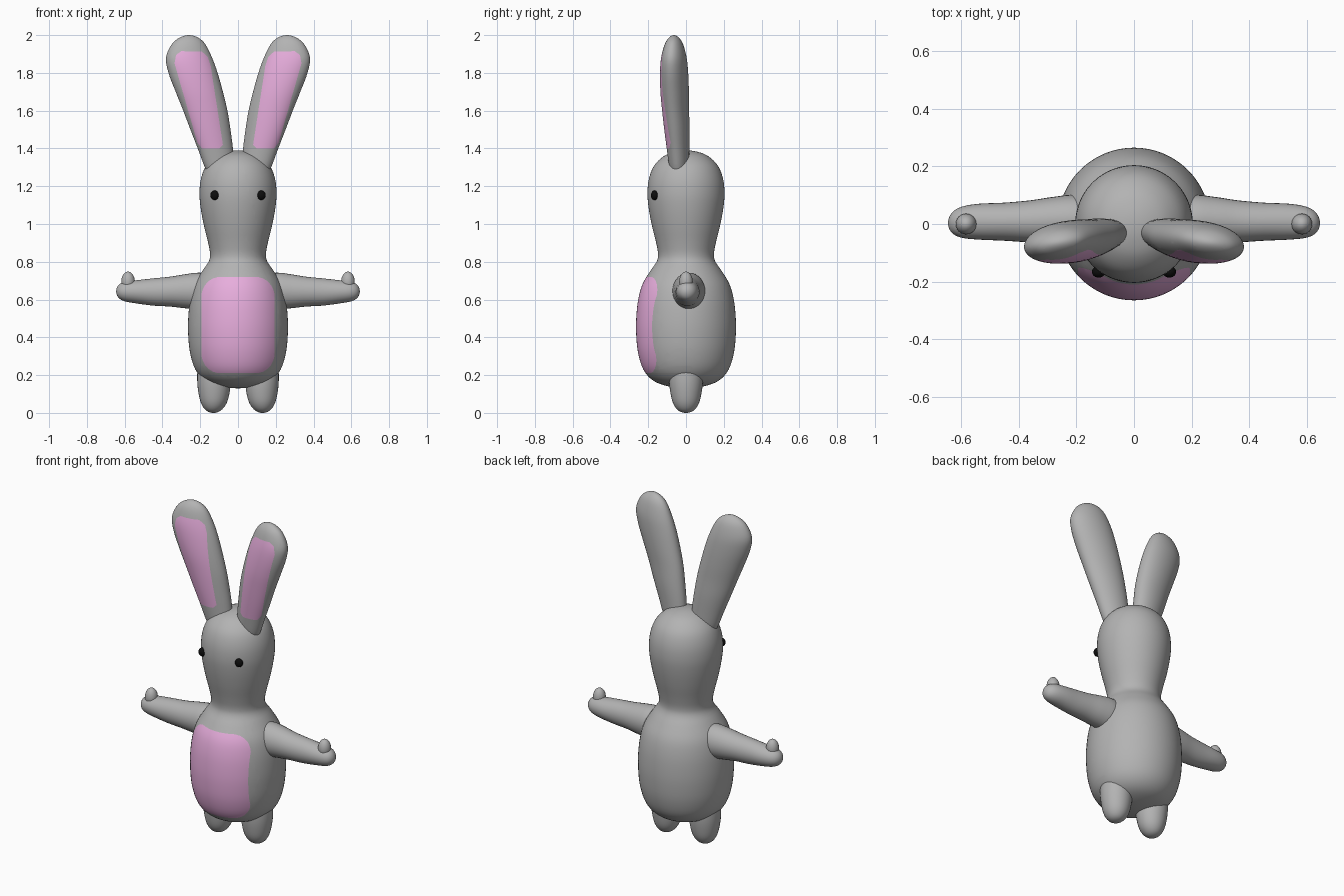
import bpy, bmesh, math
from mathutils import Vector

if "Cube" in bpy.data.objects:
    bpy.data.objects.remove(bpy.data.objects["Cube"])


def material(name, rgb):
    m = bpy.data.materials.new(name)
    m.diffuse_color = (*rgb, 1)
    m.use_nodes = True
    m.node_tree.nodes["Principled BSDF"].inputs["Base Color"].default_value = m.diffuse_color
    return m


GREY = material("grey fur", (0.45, 0.45, 0.45))
PINK = material("pink skin", (0.8, 0.42, 0.72))
BLACK = material("black eye", (0.004, 0.004, 0.004))


def smooth_rows(rows, steps):
    """Spline through (position, offset a, offset b, radius a, radius b), round at both tips."""
    def flip(r):
        return (r[0], r[1], r[2], -r[3], -r[4])
    pts = [flip(rows[1])] + rows + [flip(rows[-2])]
    out = []
    for i in range(1, len(pts) - 2):
        for s in range(steps):
            t = s / steps
            out.append([0.5 * (2 * b + (c - a) * t + (2 * a - 5 * b + 4 * c - d) * t * t
                               + (3 * b - a - 3 * c + d) * t ** 3)
                        for a, b, c, d in zip(*pts[i - 1:i + 3])])
    return out + [list(rows[-1])]


def loft(rows, axis="z", sides=48, steps=4, yaw=0.0):
    """Skin elliptical rings along an axis, with a pole at each end."""
    bm = bmesh.new()
    data = smooth_rows(rows, steps)

    def point(p, a, b):
        return Vector((a, b, p)) if axis == "z" else Vector((p, a, b))

    rings = []
    for p, ca, cb, ra, rb in data[1:-1]:
        ring = []
        for k in range(sides):
            u = 2 * math.pi * k / sides
            da = ra * math.cos(u)
            ring.append(bm.verts.new(point(p, ca + da, cb + rb * math.sin(u) + yaw * da)))
        rings.append(ring)
    first = bm.verts.new(point(*data[0][:3]))
    last = bm.verts.new(point(*data[-1][:3]))
    for k in range(sides):
        j = (k + 1) % sides
        bm.faces.new((first, rings[0][j], rings[0][k]))
        bm.faces.new((last, rings[-1][k], rings[-1][j]))
        for lo, hi in zip(rings, rings[1:]):
            bm.faces.new((lo[k], lo[j], hi[j], hi[k]))
    bmesh.ops.recalc_face_normals(bm, faces=bm.faces)
    return bm


def cut_patch(bm, outline, index):
    """Cut a convex counter-clockwise (x, z) outline into the front faces and colour it."""
    inside = [f for f in bm.faces if f.normal.y < 0.05]
    for (x0, z0), (x1, z1) in zip(outline, outline[1:] + outline[:1]):
        co, no = Vector((x0, 0, z0)), Vector((z1 - z0, 0, x0 - x1))
        geom = set(inside)
        for f in inside:
            geom.update(f.edges)
            geom.update(f.verts)
        res = bmesh.ops.bisect_plane(bm, geom=list(geom), dist=1e-6, plane_co=co, plane_no=no)
        faces = {g for g in res["geom"] if isinstance(g, bmesh.types.BMFace)}
        inside = [f for f in faces if (f.calc_center_median() - co).dot(no) < 0]
    for f in inside:
        f.material_index = index


def finish(bm, name, mats, mirror=False):
    mesh = bpy.data.meshes.new(name)
    for f in bm.faces:
        f.smooth = True
    bm.to_mesh(mesh)
    bm.free()
    for m in mats:
        mesh.materials.append(m)
    ob = bpy.data.objects.new(name, mesh)
    bpy.context.collection.objects.link(ob)
    if mirror:
        ob.modifiers.new("mirror", "MIRROR").use_mirror_merge = False
    return ob


def ellipsoid(centre, radii):
    bm = bmesh.new()
    bmesh.ops.create_uvsphere(bm, u_segments=24, v_segments=16, radius=1)
    for v in bm.verts:
        v.co = Vector([c + r * p for c, r, p in zip(centre, radii, v.co)])
    return bm


# Body and head in one turned form, with the belly patch
profile = [(0.13, 0), (0.142, 0.1), (0.172, 0.175), (0.23, 0.226), (0.32, 0.254), (0.42, 0.264),
           (0.51, 0.263), (0.6, 0.253), (0.68, 0.231), (0.75, 0.19), (0.8, 0.156), (0.84, 0.148),
           (0.9, 0.158), (0.99, 0.18), (1.08, 0.197), (1.16, 0.204), (1.24, 0.196),
           (1.31, 0.168), (1.36, 0.116), (1.383, 0.058), (1.39, 0)]
body = loft([(z, 0, 0, r, r) for z, r in profile], sides=64)
belly = []
for k in range(24):
    u = 2 * math.pi * (k + 0.5) / 24
    c, s = math.cos(u), math.sin(u)
    belly.append((math.copysign(0.095, c) + 0.1 * c, 0.465 + math.copysign(0.145, s) + 0.11 * s))
cut_patch(body, belly, 1)
finish(body, "body_and_head", [GREY, PINK])

# Ears with pink inner patch
ear = loft([(1.2, 0.075, -0.03, 0, 0), (1.23, 0.08, -0.033, 0.05, 0.035),
            (1.29, 0.095, -0.036, 0.076, 0.05), (1.4, 0.12, -0.042, 0.093, 0.059),
            (1.5, 0.146, -0.048, 0.106, 0.066), (1.6, 0.173, -0.055, 0.117, 0.07),
            (1.7, 0.205, -0.06, 0.125, 0.074), (1.8, 0.238, -0.063, 0.13, 0.073),
            (1.88, 0.259, -0.064, 0.122, 0.066), (1.95, 0.262, -0.064, 0.09, 0.048),
            (1.986, 0.26, -0.064, 0.05, 0.026), (2.0, 0.26, -0.064, 0, 0)], yaw=-0.12)
cut_patch(ear, [(0.08, 1.42), (0.1, 1.4), (0.19, 1.4), (0.215, 1.43), (0.336, 1.85),
                (0.328, 1.895), (0.3, 1.915), (0.19, 1.912), (0.16, 1.885), (0.145, 1.84)], 1)
finish(ear, "ears", [GREY, PINK], True)

# Arms
arm = loft([(0.05, 0.015, 0.645, 0, 0), (0.09, 0.015, 0.645, 0.07, 0.08),
            (0.2, 0.015, 0.645, 0.086, 0.097), (0.28, 0.013, 0.644, 0.081, 0.09),
            (0.36, 0.009, 0.642, 0.073, 0.079), (0.45, 0.008, 0.64, 0.066, 0.072),
            (0.54, 0.008, 0.641, 0.062, 0.061), (0.6, 0.006, 0.643, 0.053, 0.052),
            (0.633, 0.004, 0.643, 0.033, 0.033), (0.645, 0.003, 0.643, 0, 0)],
           axis="x", sides=32)
finish(arm, "arms", [GREY], True)

# Thumbs
finish(ellipsoid((0.582, 0, 0.693), (0.036, 0.036, 0.055)), "thumbs", [GREY], True)

# Legs
leg = loft([(0.0, 0.13, 0, 0, 0), (0.012, 0.13, 0, 0.038, 0.04), (0.05, 0.128, 0, 0.067, 0.068),
            (0.11, 0.127, 0, 0.083, 0.083), (0.18, 0.128, 0, 0.088, 0.09),
            (0.25, 0.128, 0, 0.082, 0.085), (0.3, 0.125, 0, 0.05, 0.05),
            (0.32, 0.125, 0, 0, 0)], sides=32)
finish(leg, "legs", [GREY], True)

# Eyes
finish(ellipsoid((0.123, -0.166, 1.152), (0.023, 0.02, 0.025)), "eyes", [BLACK], True)
